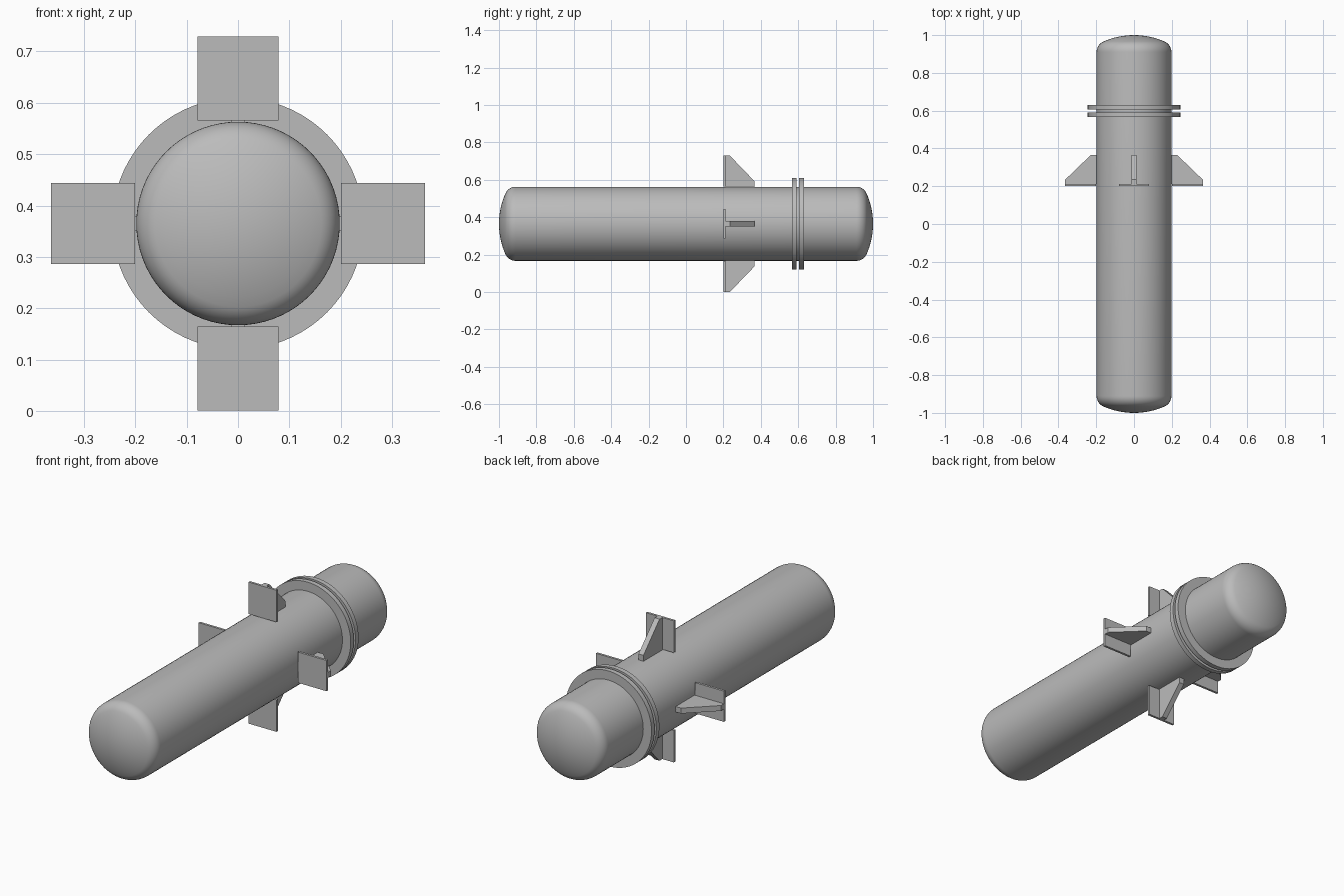
import bpy, bmesh, math
from mathutils import Matrix, Vector

cube = bpy.data.objects.get("Cube")
if cube:
    bpy.data.objects.remove(cube, do_unlink=True)

AXIS_Z = 0.365      # height of the tank axis
RADIUS = 0.198

steel = bpy.data.materials.new("grey_steel")
steel.use_nodes = True
grey = (0.5, 0.5, 0.5, 1)
steel.diffuse_color = grey
steel.node_tree.nodes["Principled BSDF"].inputs["Base Color"].default_value = grey


def finish(name, bm, smooth=False):
    bmesh.ops.remove_doubles(bm, verts=bm.verts, dist=1e-5)
    bmesh.ops.recalc_face_normals(bm, faces=bm.faces)
    mesh = bpy.data.meshes.new(name)
    bm.to_mesh(mesh)
    bm.free()
    mesh.materials.append(steel)
    obj = bpy.data.objects.new(name, mesh)
    obj.location.z = AXIS_Z
    bpy.context.collection.objects.link(obj)
    if smooth:
        bpy.ops.object.select_all(action='DESELECT')
        obj.select_set(True)
        bpy.context.view_layer.objects.active = obj
        bpy.ops.object.shade_smooth_by_angle(angle=math.radians(35))
    return obj


def lathe(name, profile, closed=False):
    """Spin (radius, y) points about the y axis."""
    bm = bmesh.new()
    verts = [bm.verts.new((r, y, 0)) for r, y in profile]
    pairs = list(zip(verts, verts[1:]))
    if closed:
        pairs.append((verts[-1], verts[0]))
    edges = [bm.edges.new(p) for p in pairs]
    bmesh.ops.spin(bm, geom=verts + edges, cent=(0, 0, 0), axis=(0, 1, 0),
                   angle=math.tau, steps=72, use_merge=True)
    return finish(name, bm, smooth=True)


def prism(name, points, x0, x1, turn):
    """Extrude a (y, radial) outline across x, then turn it about the tank axis."""
    bm = bmesh.new()
    face = bm.faces.new([bm.verts.new((x0, y, r)) for y, r in points])
    out = bmesh.ops.extrude_face_region(bm, geom=[face])
    moved = [v for v in out["geom"] if isinstance(v, bmesh.types.BMVert)]
    bmesh.ops.translate(bm, verts=moved, vec=Vector((x1 - x0, 0, 0)))
    bm.transform(Matrix.Rotation(turn, 4, 'Y'))
    return finish(name, bm)


# Tank with dished ends: shallow crown arc blended by a knuckle arc
crown, knuckle = 0.4, 0.06
reach = RADIUS - knuckle
bend = math.asin(reach / (crown - knuckle))
knuckle_y = 1 - crown + (crown - knuckle) * math.cos(bend)
head = []
for i in range(9):
    a = bend * i / 8
    head.append((crown * math.sin(a), 1 - crown + crown * math.cos(a)))
for i in range(1, 9):
    a = bend + (math.pi / 2 - bend) * i / 8
    head.append((reach + knuckle * math.sin(a), knuckle_y + knuckle * math.cos(a)))
lathe("tank_body", head + [(r, -y) for r, y in reversed(head)])

# Pair of flange rings
for name, y in (("front_flange", 0.566), ("rear_flange", 0.605)):
    lathe(name, [(RADIUS - 0.01, y), (0.245, y), (0.245, y + 0.025),
                 (RADIUS - 0.01, y + 0.025)], closed=True)

# Four mounting lugs: a square plate backed by a tapered gusset
plate = [(0.2, 0.2), (0.212, 0.2), (0.212, 0.364), (0.2, 0.364)]
gusset = [(0.212, 0.19), (0.366, 0.19), (0.366, 0.228), (0.235, 0.364), (0.212, 0.364)]
for i, side in enumerate(("top", "left", "bottom", "right")):
    turn = i * math.pi / 2
    prism(side + "_lug_plate", plate, -0.079, 0.079, turn)
    prism(side + "_lug_gusset", gusset, -0.014, 0.014, turn)
